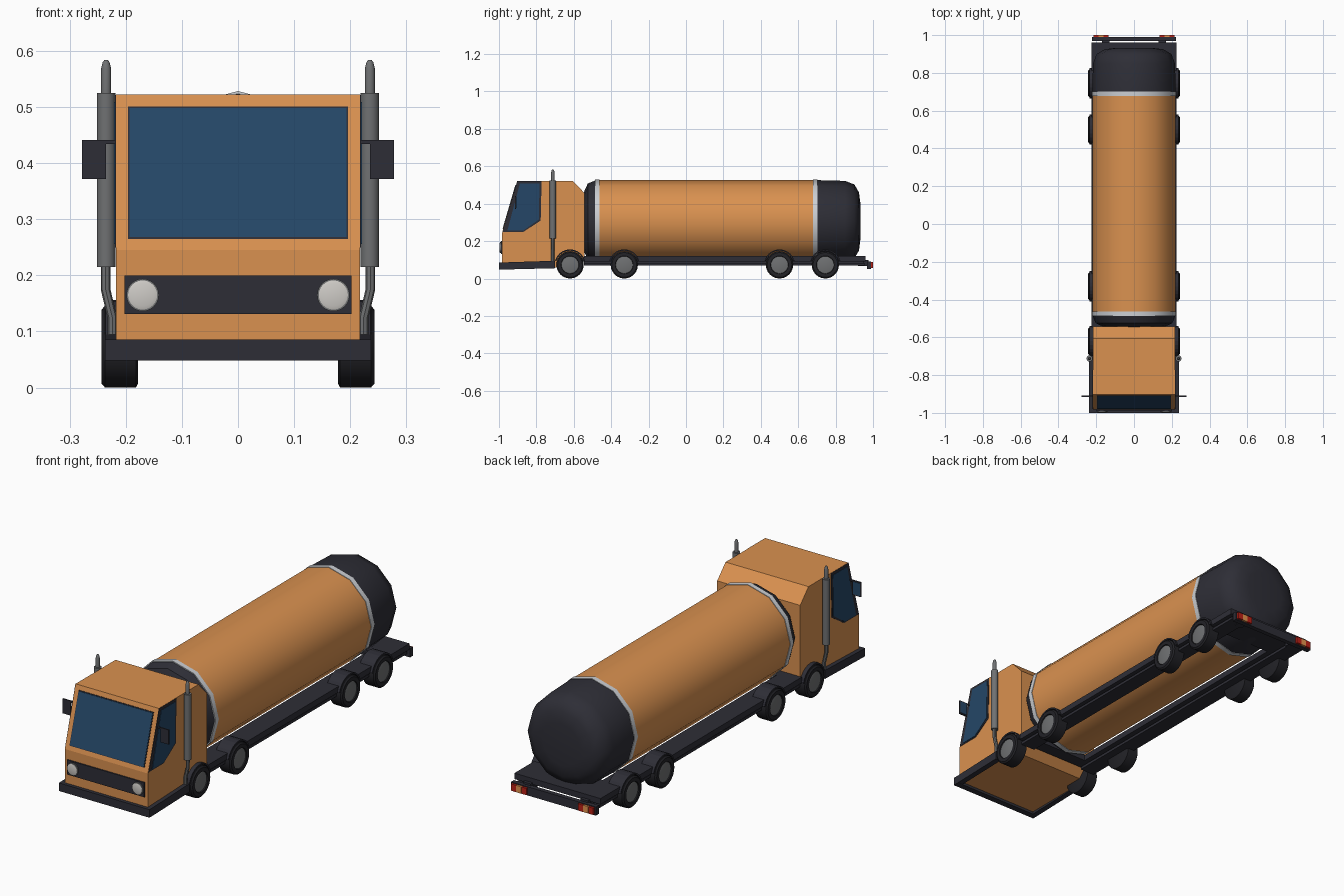
import bpy, bmesh, math
from mathutils import Vector

if "Cube" in bpy.data.objects:
    bpy.data.objects.remove(bpy.data.objects["Cube"])


def material(name, r, g, b):
    m = bpy.data.materials.new(name)
    m.diffuse_color = (r, g, b, 1)
    m.use_nodes = True
    m.node_tree.nodes["Principled BSDF"].inputs["Base Color"].default_value = m.diffuse_color
    return m


ORANGE = material("orange_paint", 0.70, 0.285, 0.08)
DARK = material("dark_plastic", 0.027, 0.027, 0.037)
TYRE = material("tyre_rubber", 0.016, 0.016, 0.02)
GLASS = material("blue_glass", 0.018, 0.062, 0.135)
STEEL = material("grey_steel", 0.16, 0.165, 0.17)
SILVER = material("silver_band", 0.6, 0.62, 0.65)
LAMP = material("lamp_white", 0.62, 0.6, 0.57)
RED = material("red_lamp", 0.5, 0.015, 0.008)
AMBER = material("amber_lamp", 0.8, 0.3, 0.08)


def finish(name, bm, mat, smooth=None):
    bmesh.ops.recalc_face_normals(bm, faces=bm.faces)
    me = bpy.data.meshes.new(name)
    bm.to_mesh(me)
    bm.free()
    me.materials.append(mat)
    ob = bpy.data.objects.new(name, me)
    bpy.context.collection.objects.link(ob)
    if smooth:
        bpy.ops.object.select_all(action='DESELECT')
        ob.select_set(True)
        bpy.context.view_layer.objects.active = ob
        bpy.ops.object.shade_smooth_by_angle(angle=math.radians(smooth))
    return ob


def prism(name, outline, x0, x1, mat):
    """Extrude a (y, z) outline from x0 to x1."""
    bm = bmesh.new()
    a = [bm.verts.new((x0, y, z)) for y, z in outline]
    b = [bm.verts.new((x1, y, z)) for y, z in outline]
    n = len(a)
    bm.faces.new(a)
    bm.faces.new(b[::-1])
    for i in range(n):
        j = (i + 1) % n
        bm.faces.new((a[i], b[i], b[j], a[j]))
    return finish(name, bm, mat)


def box(name, x0, x1, y0, y1, z0, z1, mat):
    return prism(name, [(y0, z0), (y1, z0), (y1, z1), (y0, z1)], x0, x1, mat)


def lathe(name, profile, axis, centre, segs, mat, smooth=40, caps=True):
    """Spin (distance along axis, radius) points around the named axis."""
    bm = bmesh.new()
    rings = []
    for t, r in profile:
        ring = []
        for i in range(segs):
            a = 2 * math.pi * i / segs
            u, v = r * math.cos(a), r * math.sin(a)
            p = {'x': (t, u, v), 'y': (u, t, v), 'z': (u, v, t)}[axis]
            ring.append(bm.verts.new(Vector(p) + Vector(centre)))
        rings.append(ring)
    for p, q in zip(rings, rings[1:]):
        for i in range(segs):
            j = (i + 1) % segs
            bm.faces.new((p[i], p[j], q[j], q[i]))
    if caps:
        bm.faces.new(rings[0])
        bm.faces.new(rings[-1])
    return finish(name, bm, mat, smooth)


def tube(name, points, radius, mat):
    """Round pipe along a path, turned into a mesh."""
    cu = bpy.data.curves.new(name, 'CURVE')
    cu.dimensions = '3D'
    cu.bevel_depth = radius
    cu.bevel_resolution = 2
    cu.use_fill_caps = True
    sp = cu.splines.new('POLY')
    sp.points.add(len(points) - 1)
    for p, co in zip(sp.points, points):
        p.co = (*co, 1)
    tmp = bpy.data.objects.new(name + "_path", cu)
    bpy.context.collection.objects.link(tmp)
    dg = bpy.context.evaluated_depsgraph_get()
    me = bpy.data.meshes.new_from_object(tmp.evaluated_get(dg))
    bpy.data.objects.remove(tmp)
    bm = bmesh.new()
    bm.from_mesh(me)
    return finish(name, bm, mat, 40)


# Cab shell
prism("cab", [(-.983, .06), (-.983, .245), (-.902, .522), (-.605, .522), (-.543, .457),
              (-.543, .12), (-.60, .06)], -.217, .217, ORANGE)


# Windscreen plates lying on the sloped front
def on_slope(z, out):
    return (-.983 + (z - .245) * .081 / .277 - out, z)


def slope_plate(name, z0, z1, half, thick, mat):
    prism(name, [on_slope(z0, 0), on_slope(z0, thick), on_slope(z1, thick), on_slope(z1, 0)],
          -half, half, mat)


slope_plate("windscreen_frame", .265, .501, .196, .002, DARK)
slope_plate("windscreen", .268, .498, .193, .004, GLASS)

# Grille and front bumper
box("grille", -.202, .202, -.989, -.98, .131, .2, DARK)
box("front_bumper", -.237, .237, -1.0, -.97, .048, .086, DARK)

for s, side in ((-1, "left"), (1, "right")):
    # Side window with dark frame
    prism(side + "_window_frame", [(-.979, .25), (-.902, .521), (-.772, .521), (-.777, .31),
                                   (-.868, .25)], s * .21, s * .219, DARK)
    prism(side + "_window", [(-.955, .256), (-.888, .509), (-.783, .509), (-.787, .315),
                             (-.87, .256)], s * .21, s * .221, GLASS)
    # Bumper return along the cab
    prism(side + "_bumper_side", [(-.98, .048), (-.98, .086), (-.70, .095), (-.70, .055)],
          s * .21, s * .237, DARK)
    # Headlight
    lathe(side + "_headlight_rim", [(-.994, .029), (-.98, .029)], 'y', (s * .17, 0, .165), 24, STEEL)
    lathe(side + "_headlight", [(-.998, .02), (-.996, .026), (-.985, .026)], 'y',
          (s * .17, 0, .165), 24, LAMP)
    # Mirror
    box(side + "_mirror", s * .235, s * .278, -.915, -.909, .372, .441, DARK)
    box(side + "_mirror_glass", s * .239, s * .274, -.91, -.907, .377, .436, GLASS)
    box(side + "_mirror_arm", s * .21, s * .24, -.915, -.909, .434, .441, DARK)
    # Exhaust stack
    lathe(side + "_muffler", [(.215, .0165), (.525, .0165)], 'z', (s * .235, -.712, 0), 16, STEEL)
    lathe(side + "_exhaust_tip", [(.52, .009), (.568, .009), (.58, .006), (.584, .003)], 'z',
          (s * .235, -.712, 0), 12, STEEL)
    tube(side + "_exhaust_pipe", [(s * .236, -.712, .22), (s * .236, -.712, .175),
                                  (s * .224, -.712, .125), (s * .224, -.712, .07)], .0085, STEEL)
    # Chassis side deck and lower rail
    box(side + "_deck", s * .125, s * .225, -.545, .96, .092, .12, DARK)
    box(side + "_lower_rail", s * .14, s * .215, -.545, .955, .07, .083, DARK)
    box(side + "_rail_web", s * .15, s * .185, -.545, .95, .075, .1, DARK)
    # Wheels and mudguards
    for n, y in enumerate((-.62, -.33, .50, .745), 1):
        tag = f"{side}_{n}"
        lathe("tyre_" + tag, [(s * .178, .065), (s * .182, .073), (s * .237, .073),
                              (s * .243, .066), (s * .243, .048), (s * .236, .046)],
              'x', (0, y, .073), 24, TYRE)
        lathe("hub_" + tag, [(s * .20, .046), (s * .2385, .046), (s * .24, .042)],
              'x', (0, y, .073), 24, STEEL)
        angles = [math.radians(15 + 15 * k) for k in range(11)]
        arc = [(y + .083 * math.cos(a), .073 + .083 * math.sin(a)) for a in angles]
        arc += [(y + .076 * math.cos(a), .073 + .076 * math.sin(a)) for a in reversed(angles)]
        prism("mudguard_" + tag, arc, s * .165, s * .236, DARK)
    # Rear lamps: red, amber, red
    for k, m in enumerate((RED, AMBER, RED)):
        x = .135 + k * .027
        box(f"{side}_rear_lamp_{k + 1}", s * x, s * (x + .026), .985, 1.0, .055, .087, m)

# Chassis ends and rear bumper
box("rear_deck", -.225, .225, .80, .96, .092, .12, DARK)
box("front_deck", -.20, .20, -.56, -.50, .092, .12, DARK)
box("rear_bumper", -.222, .222, .968, .99, .05, .091, DARK)
for x in (-.15, .15):
    box("rear_bumper_bracket", x - .02, x + .02, .92, .975, .068, .1, DARK)

# Tank: painted barrel, silver bands, dark domed ends
C = (0, 0, .305)
lathe("tank_body", [(-.48, .221), (.69, .221)], 'y', C, 12, ORANGE, caps=False)
for name, y in (("front_band", -.474), ("rear_band", .69)):
    lathe(name, [(y - .012, .218), (y - .012, .2235), (y + .012, .2235), (y + .012, .218)],
          'y', C, 12, SILVER, caps=False)
lathe("tank_front_end", [(-.55, .10), (-.547, .155), (-.525, .203), (-.48, .221)], 'y', C, 12, DARK)
lathe("tank_rear_end", [(.70, .221), (.85, .217), (.90, .198), (.925, .155), (.932, .10)],
      'y', C, 12, DARK)
